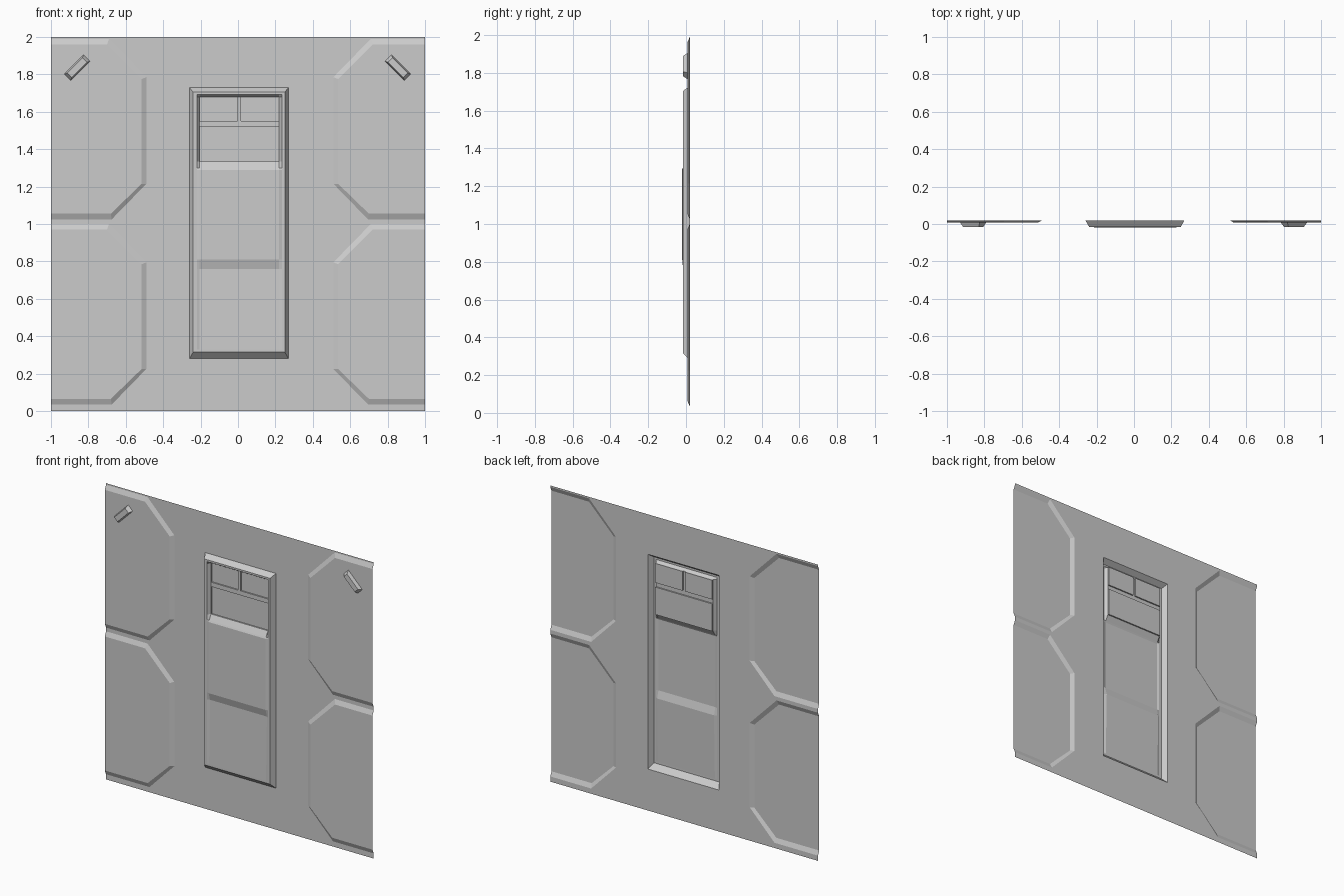
import bpy, bmesh
from math import sqrt

cube = bpy.data.objects.get("Cube")
if cube:
    bpy.data.objects.remove(cube, do_unlink=True)

mat = bpy.data.materials.new("light_grey")
mat.use_nodes = True
GREY = (0.6, 0.6, 0.6, 1)
mat.diffuse_color = GREY
mat.node_tree.nodes["Principled BSDF"].inputs["Base Color"].default_value = GREY

BACK, RELIEF, DOOR = 0.02, 0.007, -0.015   # depths of wall, side panels, door


def finish(name, bm):
    """Turn a sheet into an object whose faces look forward."""
    bmesh.ops.remove_doubles(bm, verts=bm.verts, dist=1e-5)
    bm.normal_update()
    for f in bm.faces:
        if f.normal.y > 0:
            f.normal_flip()
    me = bpy.data.meshes.new(name)
    bm.to_mesh(me)
    bm.free()
    me.materials.append(mat)
    ob = bpy.data.objects.new(name, me)
    bpy.context.collection.objects.link(ob)
    return ob


def face(bm, pts):
    return bm.faces.new([bm.verts.new(p) for p in pts])


def rect(x0, x1, z0, z1):
    return [(x0, z0), (x1, z0), (x1, z1), (x0, z1)]


def band(bm, a, ya, b, yb, closed=True):
    """Strip of quads between two matching outlines at two depths."""
    for i in range(len(a) if closed else len(a) - 1):
        j = (i + 1) % len(a)
        face(bm, [(a[i][0], ya, a[i][1]), (a[j][0], ya, a[j][1]),
                  (b[j][0], yb, b[j][1]), (b[i][0], yb, b[i][1])])


# Side panel outlines, from the top edge round to the bottom edge
def outline(side, z, inner):
    if inner:
        pts = [(1, .96), (.72, .96), (.535, .775), (.535, .215), (.70, .055), (1, .055)]
    else:
        pts = [(1, .99), (.71, .99), (.51, .785), (.51, .215), (.695, .025), (1, .025)]
    shift = 0 if side > 0 else 0.02
    return [(side * (x - (shift if x < 1 else 0)), h + z) for x, h in pts]


PANELS = [("left_lower_panel", 1, 0.01), ("left_upper_panel", 1, 1.0),
          ("right_upper_panel", -1, 1.0), ("right_lower_panel", -1, 0.01)]
for name, side, z in PANELS:
    bm = bmesh.new()
    inner = outline(side, z, True)
    band(bm, outline(side, z, False), BACK, inner, RELIEF, closed=False)
    face(bm, [(x, RELIEF, h) for x, h in inner])
    finish(name, bm)

# Wall sheet, running round the side panels and the door opening
door_outer = rect(-.26, .27, .28, 1.73)
left = outline(1, .01, False)[::-1] + outline(1, 1, False)[::-1]
right = outline(-1, 1, False) + outline(-1, .01, False)
border = [(-1, 0), (1, 0)] + left + [(1, 2), (-1, 2)] + right
bm = bmesh.new()
for loop in (border, door_outer):
    vs = [bm.verts.new((x, BACK, z)) for x, z in loop]
    for i, v in enumerate(vs):
        bm.edges.new((v, vs[(i + 1) % len(vs)]))
bmesh.ops.triangle_fill(bm, use_beauty=True, edges=bm.edges[:], normal=(0, -1, 0))
finish("wall", bm)

# Door: bevelled surround, then a face whose middle columns follow a profile
bm = bmesh.new()
band(bm, door_outer, BACK, rect(-.24, .25, .315, 1.705), DOOR)
xs = [-.24, -.22, -.205, .22, .235, .25]
profile = [(.315, DOOR), (.33, DOOR), (.76, -.006), (.81, -.02), (1.29, -.02),
           (1.30, DOOR), (1.335, .005), (1.68, .005), (1.692, DOOR), (1.705, DOOR)]
for (z0, y0), (z1, y1) in zip(profile, profile[1:]):
    for i in range(5):
        if i == 2 and z0 == 1.335:
            continue                       # opening for the window
        def depth(k, y):
            return y if k in (2, 3) else DOOR
        face(bm, [(xs[i], depth(i, y0), z0), (xs[i + 1], depth(i + 1, y0), z0),
                  (xs[i + 1], depth(i + 1, y1), z1), (xs[i], depth(i, y1), z1)])
finish("door", bm)

# Window: two small panes over a wide one, set back behind the bars
FRAME, PANE = 0.005, 0.014
bm = bmesh.new()
for r in (rect(-.205, .22, 1.52, 1.55), rect(-.002, .017, 1.55, 1.68)):
    face(bm, [(x, FRAME, z) for x, z in r])
for r in (rect(-.205, -.002, 1.55, 1.68), rect(.017, .22, 1.55, 1.68),
          rect(-.205, .22, 1.335, 1.52)):
    band(bm, r, FRAME, r, PANE)
    face(bm, [(x, PANE, z) for x, z in r])
finish("window", bm)


# Slanted lamps on the upper side panels
def lamp(name, cx, cz, side):
    def corners(length, width):
        k = sqrt(.5)
        return [(cx + side * k * (-u + v), cz + k * (u + v))
                for u, v in rect(-length / 2, length / 2, -width / 2, width / 2)]
    bm = bmesh.new()
    front = corners(.115, .034)
    band(bm, corners(.147, .048), RELIEF, front, -.017)
    face(bm, [(x, -.017, z) for x, z in front])
    finish(name, bm)


lamp("left_lamp", .855, 1.836, 1)
lamp("right_lamp", -.86, 1.836, -1)
